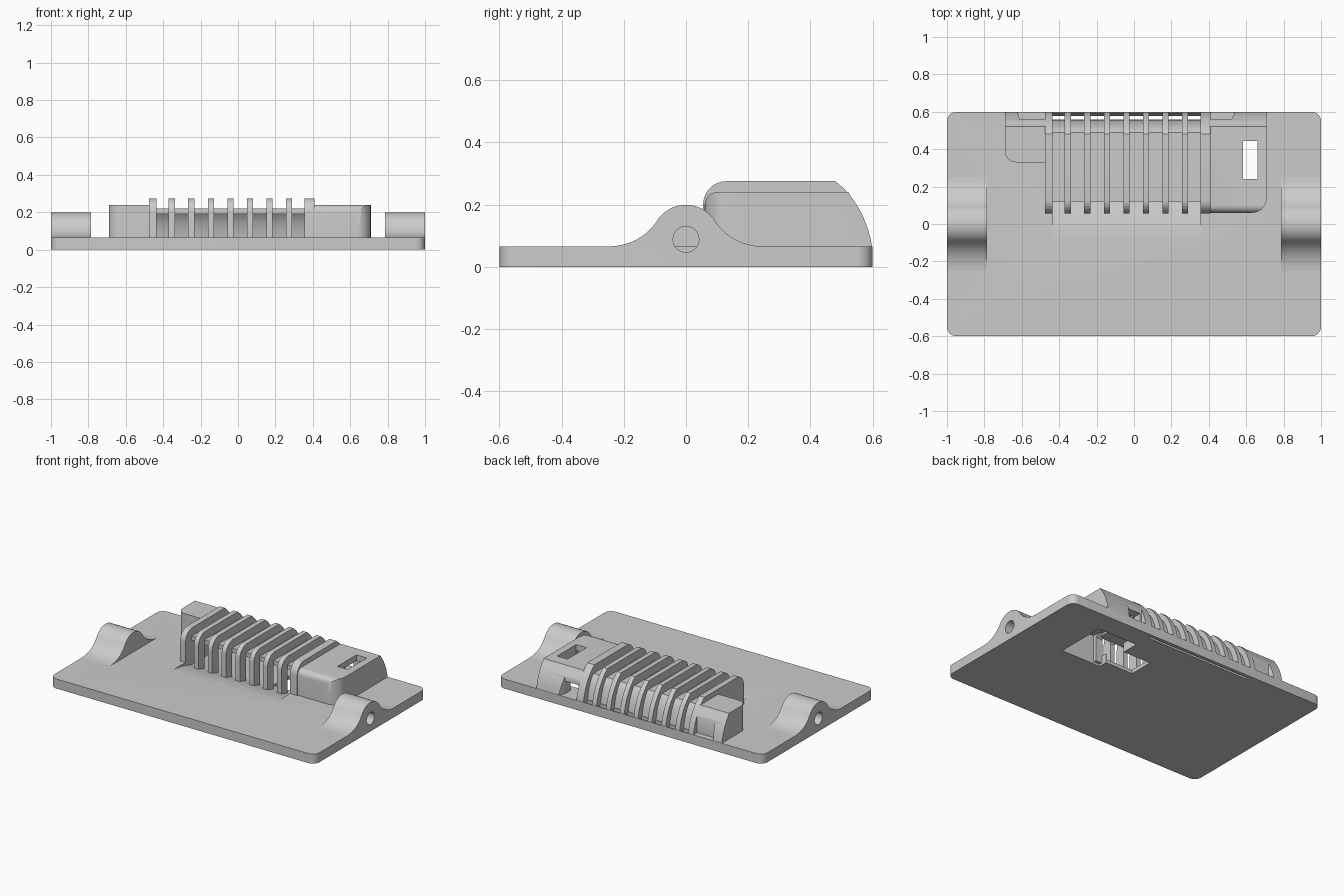
import bpy, bmesh, math
from mathutils import Vector

cube = bpy.data.objects.get("Cube")
if cube:
    bpy.data.objects.remove(cube, do_unlink=True)

grey = bpy.data.materials.new("plain_grey")
grey.use_nodes = True
grey.diffuse_color = (0.6, 0.6, 0.6, 1)
grey.node_tree.nodes["Principled BSDF"].inputs["Base Color"].default_value = (0.6, 0.6, 0.6, 1)


def prism(name, pts, axis, a, b):
    """Extrude a profile: (y, z) points along x, or (x, y) points along z."""
    bm = bmesh.new()
    place = (lambda p: (a, p[0], p[1])) if axis == "x" else (lambda p: (p[0], p[1], a))
    face = bm.faces.new([bm.verts.new(place(p)) for p in pts])
    ext = bmesh.ops.extrude_face_region(bm, geom=[face])
    move = Vector((b - a, 0, 0)) if axis == "x" else Vector((0, 0, b - a))
    bmesh.ops.translate(bm, vec=move, verts=[v for v in ext["geom"] if isinstance(v, bmesh.types.BMVert)])
    bmesh.ops.recalc_face_normals(bm, faces=bm.faces)
    me = bpy.data.meshes.new(name)
    bm.to_mesh(me)
    bm.free()
    me.materials.append(grey)
    ob = bpy.data.objects.new(name, me)
    bpy.context.collection.objects.link(ob)
    return ob


def rect(x0, x1, y0, y1):
    return [(x0, y0), (x1, y0), (x1, y1), (x0, y1)]


def arc(cx, cy, r, start, end, n=8):
    angles = [math.radians(start + (end - start) * i / n) for i in range(n + 1)]
    return [(cx + r * math.cos(t), cy + r * math.sin(t)) for t in angles]


def bend(p, q, r, n=10):
    """Quadratic curve from p to r, pulled toward q."""
    p, q, r = Vector(p), Vector(q), Vector(r)
    ts = [i / n for i in range(n + 1)]
    return [tuple(p * (1 - t) ** 2 + q * 2 * t * (1 - t) + r * t * t) for t in ts]


def boolean(ob, cutter, op="DIFFERENCE", keep=False):
    mod = ob.modifiers.new("cut", "BOOLEAN")
    mod.object, mod.operation, mod.solver = cutter, op, "EXACT"
    bpy.context.view_layer.objects.active = ob
    bpy.ops.object.modifier_apply(modifier=mod.name)
    if not keep:
        bpy.data.objects.remove(cutter, do_unlink=True)


def smooth(ob):
    bpy.ops.object.select_all(action="DESELECT")
    ob.select_set(True)
    bpy.context.view_layer.objects.active = ob
    bpy.ops.object.shade_smooth_by_angle(angle=math.radians(30))


TOP = 0.065
LEFT, RIGHT = -0.435, 0.355

# Base plate with rounded corners
outline = []
for cx, cy, start in ((0.95, 0.55, 0), (-0.95, 0.55, 90), (-0.95, -0.55, 180), (0.95, -0.55, 270)):
    outline += arc(cx, cy, 0.05, start, start + 90, 6)
plate = prism("base_plate", outline, "z", 0, TOP)

# Air scoop, rear slot and cable opening in the plate
scoop = [(-0.08, 0.1)] + bend((-0.08, TOP), (0.02, 0.06), (0.12, 0.025)) + [(0.5, 0.025), (0.5, 0.1)]
boolean(plate, prism("scoop_cutter", scoop, "x", LEFT, RIGHT))
slot = [(0.56, -0.01), (0.575, -0.01), (0.596, 0.08), (0.56, 0.08)]
boolean(plate, prism("slot_cutter", slot, "x", LEFT, RIGHT))
opening = [(0.36, 0.1), (0.66, 0.1), (0.66, 0.45), (0.36, 0.45),
           (0.36, 0.33), (0.15, 0.33), (0.15, 0.16), (0.36, 0.16)]
boolean(plate, prism("opening_cutter", opening, "z", -0.1, 0.1))

# Hinge lugs with flared feet and pin holes
flare = bend((0.25, TOP), (0.15, 0.068), (0.097, 0.142), 8)
lug_profile = flare + arc(0, 0.088, 0.111, 29, 151, 16)[1:-1] + [(-y, z) for y, z in reversed(flare)]
for side, x0, x1 in (("right", -1, -0.787), ("left", 0.787, 1)):
    lug = prism(side + "_hinge_lug", lug_profile, "x", x0, x1)
    pin = prism("pin_cutter", arc(0, 0.088, 0.042, 0, 337.5, 15), "x", x0 - 0.01 * (x0 < 0), x1 + 0.01 * (x1 > 0))
    boolean(plate, pin, keep=True)
    pin.scale.x = 1.05
    bpy.context.view_layer.update()
    boolean(lug, pin)
    smooth(lug)

# Curved vent roof, open at the front
roof_outer = bend((0.49, 0.22), (0.545, 0.17), (0.56, 0.02))
roof_inner = bend((0.47, 0.19), (0.515, 0.14), (0.53, 0.02))
roof = prism("vent_roof", [(0.12, 0.19), (0.12, 0.22)] + roof_outer + roof_inner[::-1], "x", -0.45, 0.38)
smooth(roof)

# Cooling fins arching over the roof
back = bend((0.48, 0.275), (0.575, 0.2), (0.598, TOP))
fin_outer = [(0.055, 0.015)] + arc(0.13, 0.2, 0.075, 180, 90) + back + [(0.598, 0.015)]
fin_inner = [(0.54, 0.015), (0.54, 0.09), (0.5, 0.18), (0.47, 0.205), (0.15, 0.205), (0.12, 0.18), (0.12, 0.015)]
for i in range(9):
    x0 = -0.475 + 0.1045 * i
    width = 0.033
    if i == 0:
        width = 0.04
    elif i == 8:
        x0, width = 0.355, 0.053
    shape = fin_outer if i == 0 else fin_outer + fin_inner
    smooth(prism("fin_%d" % (i + 1), shape, "x", x0, x0 + width))

# End blocks, trimmed to the curved back
block_side = [(0.0, TOP), (0.057, 0.19)] + arc(0.1, 0.2, 0.04, 180, 90, 6)
block_side = [(0.06, TOP)] + block_side[2:] + [p for p in back if p[1] < 0.24]
block_side.insert(-len([p for p in back if p[1] < 0.24]), (0.522, 0.24))


def end_block(name, footprint, notch):
    block = prism(name, footprint, "z", TOP, 0.3)
    boolean(block, prism("trim", block_side, "x", -0.9, 0.9), "INTERSECT")
    boolean(block, prism("notch_cutter", notch, "z", 0, 0.4))
    return block


# Plain block
small = end_block("small_end_block",
                  [(-0.47, 0.33), (-0.47, 0.62), (-0.69, 0.62)] + arc(-0.63, 0.39, 0.06, 180, 270),
                  [(-0.4, 0.56), (-0.61, 0.56), (-0.635, 0.63), (-0.4, 0.63)])
smooth(small)

# Hollow block with a window and a rear cable exit
hollow = end_block("hollow_end_block",
                   [(0.405, 0.62), (0.405, 0.04), (0.64, 0.04)] + arc(0.63, 0.14, 0.08, -90, 0) + [(0.71, 0.62)],
                   [(0.3, 0.56), (0.52, 0.56), (0.555, 0.63), (0.3, 0.63)])
boolean(hollow, prism("cavity_cutter", rect(0.39, 0.66, 0.1, 0.5), "z", 0, 0.2))
boolean(hollow, prism("window_cutter", rect(0.582, 0.6601, 0.24, 0.445), "z", 0.1, 0.4))
boolean(hollow, prism("exit_cutter", rect(0.42, 0.52, 0.45, 0.7), "z", 0.0, 0.15))
smooth(hollow)
smooth(plate)
